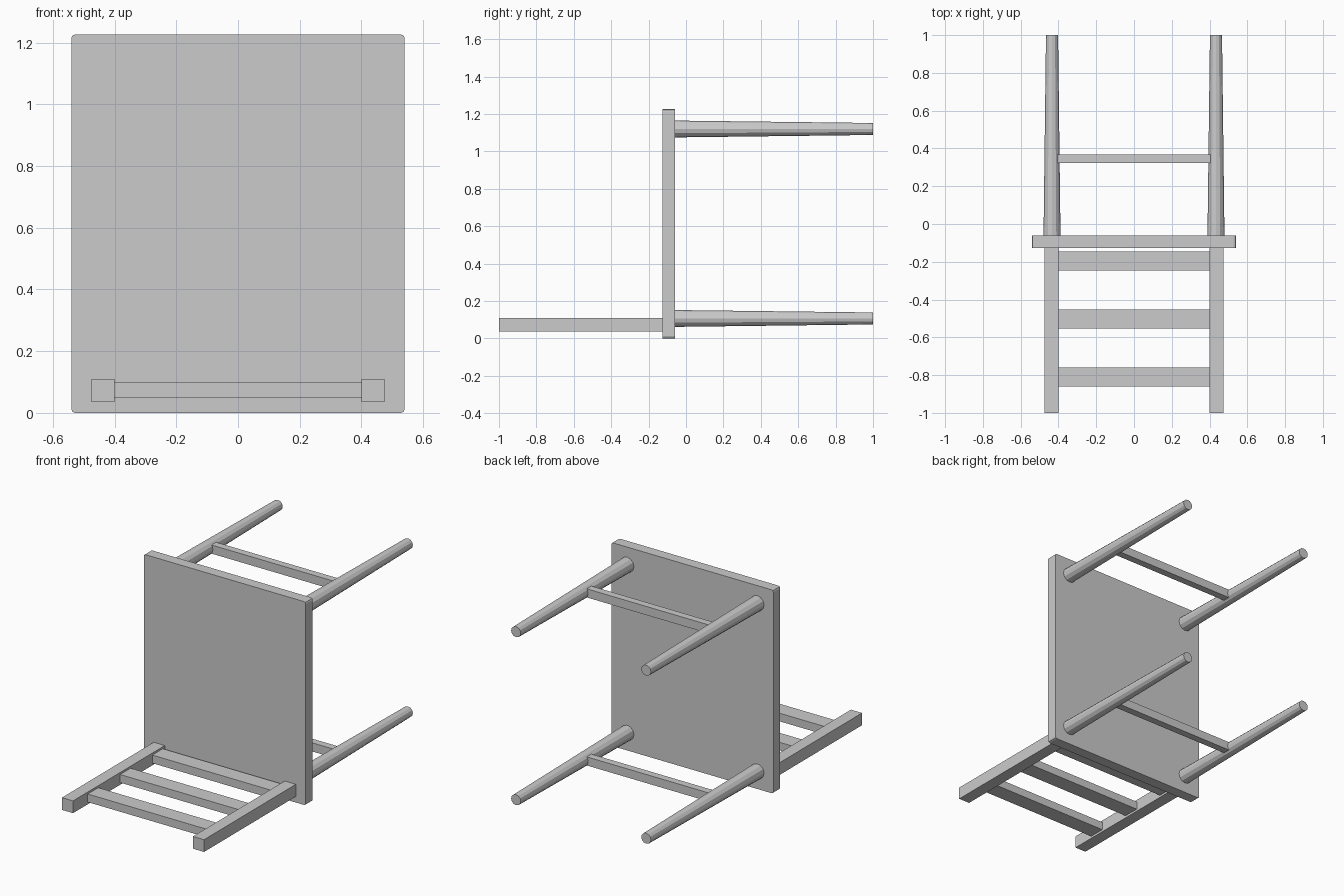
import bpy, bmesh, math
from mathutils import Matrix, Vector

if "Cube" in bpy.data.objects:
    bpy.data.objects.remove(bpy.data.objects["Cube"])


def add_mesh(name, bm):
    mesh = bpy.data.meshes.new(name)
    bm.to_mesh(mesh)
    bm.free()
    obj = bpy.data.objects.new(name, mesh)
    bpy.context.collection.objects.link(obj)
    return obj


def box(name, lo, hi, corner=0.0):
    """Box between two corners; optionally bevel the edges running along y."""
    lo, hi = Vector(lo), Vector(hi)
    bm = bmesh.new()
    bmesh.ops.create_cube(bm, size=1.0)
    bmesh.ops.scale(bm, vec=hi - lo, verts=bm.verts)
    bmesh.ops.translate(bm, vec=(lo + hi) / 2, verts=bm.verts)
    if corner:
        edges = [e for e in bm.edges
                 if abs(e.verts[0].co.y - e.verts[1].co.y) > 1e-4]
        bmesh.ops.bevel(bm, geom=edges, offset=corner, segments=2,
                        profile=0.5, affect='EDGES')
    return add_mesh(name, bm)


def tapered_leg(name, x, z, y0, y1, r0, r1):
    bm = bmesh.new()
    place = (Matrix.Translation((x, (y0 + y1) / 2, z))
             @ Matrix.Rotation(math.radians(-90), 4, 'X'))
    bmesh.ops.create_cone(bm, cap_ends=True, segments=12, radius1=r0,
                          radius2=r1, depth=y1 - y0, matrix=place)
    return add_mesh(name, bm)


SEAT_TOP, SEAT_UNDER = -0.126, -0.06
LEG_X = 0.434

# Seat slab (the chair lies on its back)
box("seat", (-0.54, SEAT_TOP, 0), (0.54, SEAT_UNDER, 1.226), corner=0.012)

# Legs and the stretcher joining each pair
for pair, z in (("back", 0.107), ("front", 1.12)):
    for side, s in (("left", -1), ("right", 1)):
        tapered_leg(f"{pair}_leg_{side}", s * LEG_X, z,
                    SEAT_UNDER, 1.0, 0.045, 0.032)
    box(f"{pair}_stretcher", (-0.404, 0.324, z - 0.026),
        (0.404, 0.368, z + 0.026))

# Backrest posts
for side, x0, x1 in (("left", -0.474, -0.4), ("right", 0.4, 0.474)):
    box(f"back_post_{side}", (x0, -1.0, 0.036), (x1, SEAT_TOP, 0.11))

# Backrest slats
for i, y in enumerate((-0.195, -0.502, -0.81)):
    box(f"back_slat_{i + 1}", (-0.4, y - 0.05, 0.049), (0.4, y + 0.05, 0.098))
